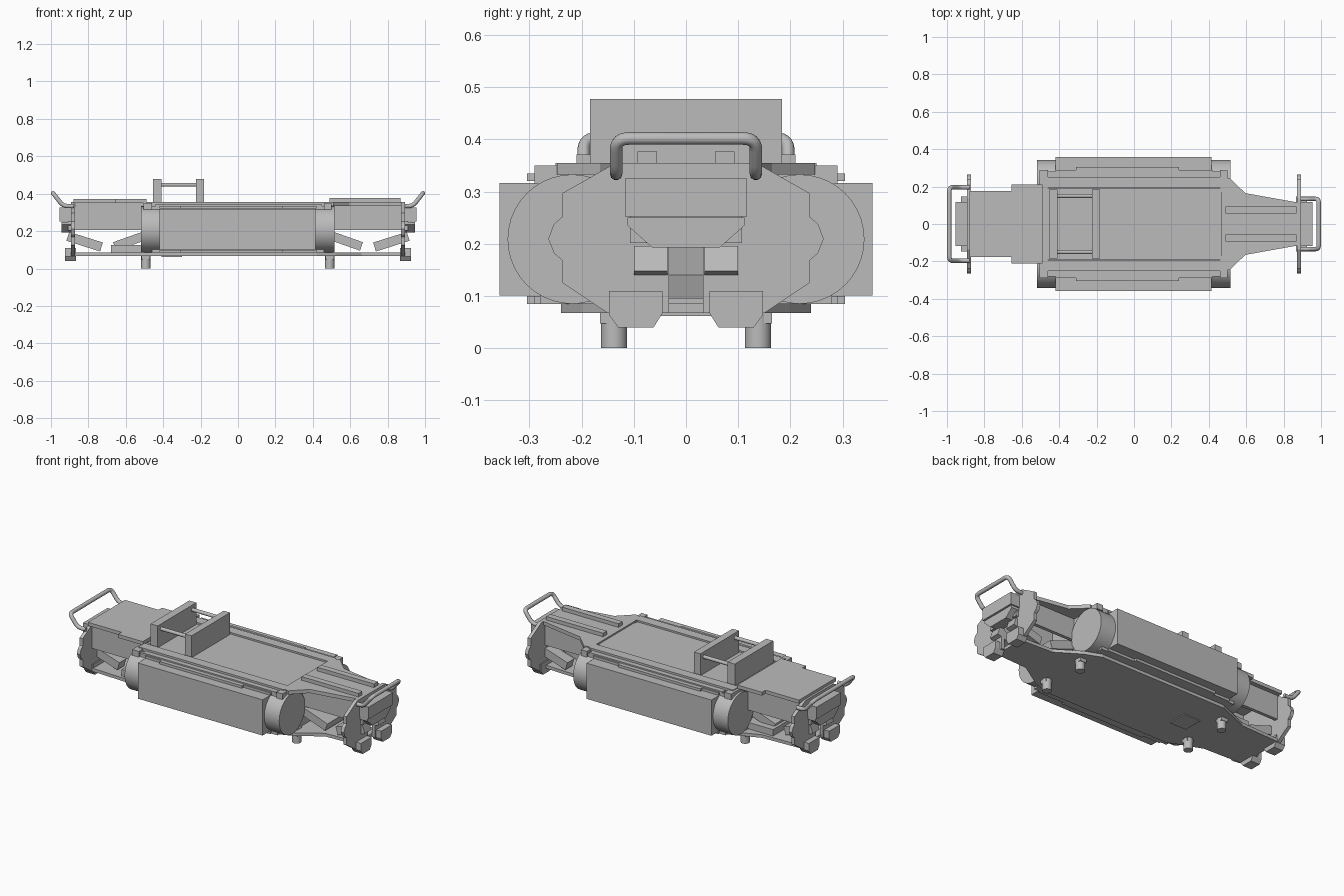
import bpy, bmesh, math
from mathutils import Vector, Matrix

cube = bpy.data.objects.get("Cube")
if cube:
    bpy.data.objects.remove(cube)

grey = bpy.data.materials.new("plain grey")
grey.use_nodes = True
grey.diffuse_color = (0.5, 0.5, 0.5, 1)
grey.node_tree.nodes["Principled BSDF"].inputs["Base Color"].default_value = (0.5, 0.5, 0.5, 1)


def finish(name, bm, smooth=False):
    bmesh.ops.recalc_face_normals(bm, faces=bm.faces)
    mesh = bpy.data.meshes.new(name)
    bm.to_mesh(mesh)
    bm.free()
    mesh.materials.append(grey)
    ob = bpy.data.objects.new(name, mesh)
    bpy.context.collection.objects.link(ob)
    if smooth:
        bpy.ops.object.select_all(action='DESELECT')
        ob.select_set(True)
        bpy.context.view_layer.objects.active = ob
        bpy.ops.object.shade_smooth_by_angle(angle=math.radians(40))
    return ob


def box(name, x, y, z):
    """Box from (min, max) pairs."""
    bm = bmesh.new()
    size = [b - a for a, b in (x, y, z)]
    mid = [(a + b) / 2 for a, b in (x, y, z)]
    bmesh.ops.create_cube(bm, size=1, matrix=Matrix.Translation(mid) @ Matrix.Diagonal((*size, 1)))
    return finish(name, bm)


def prism(name, outline, axis, lo, hi):
    """Extrude a 2D outline along an axis: x takes (y, z), y takes (x, z), z takes (x, y)."""
    place = {'x': lambda p: (lo, *p), 'y': lambda p: (p[0], lo, p[1]), 'z': lambda p: (*p, lo)}[axis]
    bm = bmesh.new()
    face = bm.faces.new([bm.verts.new(place(p)) for p in outline])
    out = bmesh.ops.extrude_face_region(bm, geom=[face])
    step = Vector([(hi - lo) if a == axis else 0 for a in 'xyz'])
    bmesh.ops.translate(bm, vec=step, verts=[v for v in out['geom'] if isinstance(v, bmesh.types.BMVert)])
    return finish(name, bm)


def mirrored(half):
    """Close a half outline by mirroring its first coordinate."""
    return half + [(-a, b) for a, b in reversed(half)]


def cylinder(name, centre, radius, depth, axis):
    bm = bmesh.new()
    turn = {'x': Matrix.Rotation(math.pi / 2, 4, 'Y'), 'z': Matrix()}[axis]
    bmesh.ops.create_cone(bm, cap_ends=True, segments=40, radius1=radius, radius2=radius,
                          depth=depth, matrix=Matrix.Translation(centre) @ turn)
    return finish(name, bm, True)


def rounded(points, r):
    """Replace inner corners with short curves."""
    pts = [Vector(p) for p in points]
    path = [pts[0]]
    for a, b, c in zip(pts, pts[1:], pts[2:]):
        p, q = b + (a - b).normalized() * r, b + (c - b).normalized() * r
        for i in range(7):
            t = i / 6
            path.append(p * (1 - t) ** 2 + b * 2 * t * (1 - t) + q * t * t)
    return path + [pts[-1]]


def tube(name, path, radius):
    curve = bpy.data.curves.new(name, 'CURVE')
    curve.dimensions = '3D'
    curve.bevel_depth = radius
    curve.bevel_resolution = 3
    curve.use_fill_caps = True
    spline = curve.splines.new('POLY')
    spline.points.add(len(path) - 1)
    for pt, co in zip(spline.points, path):
        pt.co = (*co, 1)
    curve.materials.append(grey)
    ob = bpy.data.objects.new(name, curve)
    bpy.context.collection.objects.link(ob)


def bar(name, a, b, thick, y0, y1):
    """Sloping flat bar between two (x, z) points."""
    a, b = Vector(a), Vector(b)
    n = (b - a).orthogonal().normalized() * thick / 2
    prism(name, [a + n, b + n, b - n, a - n], 'y', y0, y1)


# Central body, floor and stepped upper decks
box("body_core", (-0.46, 0.46), (-0.28, 0.28), (0.085, 0.335))
box("body_inner", (-0.5, 0.5), (-0.2, 0.2), (0.085, 0.335))
floor_half = [(0.1, 0.87), (0.11, 0.66), (0.2, 0.52), (0.24, 0.42),
              (0.24, -0.42), (0.2, -0.52), (0.16, -0.62), (0.15, -0.88)]
prism("floor_plate", [(x, y) for y, x in mirrored(floor_half)], 'z', 0.067, 0.086)
box("floor_hatch", (-0.41, -0.3), (-0.06, 0.06), (0.062, 0.07))
box("centre_deck", (-0.49, 0.48), (-0.19, 0.19), (0.33, 0.346))

# Side tanks, panels, flanges and deck rails
for s, side in ((1, "left"), (-1, "right")):
    def span(a, b):
        return sorted((s * a, s * b))
    cylinder(f"{side}_tank", (-0.002, s * 0.218, 0.209), 0.124, 1.034, 'x')
    box(f"{side}_panel", (-0.42, 0.415), span(0.22, 0.357), (0.101, 0.317))
    for z in (0.085, 0.32):
        box(f"{side}_flange", (-0.42, 0.42), span(0.2, 0.29), (z, z + 0.015))
        box(f"{side}_flange_tab", (-0.31, 0.24), span(0.2, 0.305), (z, z + 0.015))
    box(f"{side}_deck_rail", (-0.49, 0.48), span(0.192, 0.25), (0.33, 0.355))
    box(f"{side}_deck_step", (-0.44, 0.45), span(0.24, 0.28), (0.33, 0.343))
    box(f"{side}_rear_shoulder", (-0.505, -0.46), span(0.17, 0.29), (0.315, 0.35))
    box(f"{side}_front_shoulder", (0.46, 0.5), span(0.17, 0.29), (0.315, 0.35))
    for x in (-0.493, 0.49):
        cylinder(f"{side}_peg", (x, s * 0.138, 0.035), 0.025, 0.07, 'z')
        box(f"{side}_peg_mount", (x - 0.022, x + 0.022), span(0.12, 0.165), (0.047, 0.09))
    # Bridge rods and front deck ribs
    tube(f"{side}_bridge_rod", [(-0.43, s * 0.15, 0.448), (-0.2, s * 0.15, 0.448)], 0.011)
    box(f"{side}_front_rib", (0.49, 0.87), span(0.056, 0.093), (0.35, 0.377))

# Raised bridge plates
for x0, x1 in ((-0.455, -0.408), (-0.225, -0.182)):
    box("bridge_plate", (x0, x1), (-0.184, 0.184), (0.34, 0.478))

# End decks
front_half = [(0.24, 0.465), (0.247, 0.51), (0.165, 0.595), (0.115, 0.875)]
prism("front_deck", [(x, y) for y, x in mirrored(front_half)], 'z', 0.333, 0.355)
rear_half = [(0.21, -0.49), (0.21, -0.655), (0.177, -0.655), (0.177, -0.88)]
prism("rear_deck", [(x, y) for y, x in mirrored(rear_half)], 'z', 0.35, 0.371)

# Ends: bulkhead, coupler, feet, webs, struts and handle
bulkhead = mirrored([(0.033, 0.2), (0.033, 0.067), (0.15, 0.067), (0.237, 0.125), (0.237, 0.168),
                     (0.253, 0.182), (0.264, 0.21), (0.253, 0.238), (0.237, 0.252),
                     (0.237, 0.297), (0.135, 0.355)])
foot = [(0.045, 0.11), (0.045, 0.067), (0.062, 0.04), (0.13, 0.04), (0.148, 0.064), (0.148, 0.11)]
coupler_lip = mirrored([(0.112, 0.25), (0.112, 0.235), (0.065, 0.193)])
for e, end, web_y, grip_y in ((1, "front", 0.1, 0.134), (-1, "rear", 0.15, 0.196)):
    prism(f"{end}_bulkhead", bulkhead, 'x', e * 0.872, e * 0.893)
    box(f"{end}_coupler", sorted((e * 0.88, e * 0.955)), (-0.117, 0.117), (0.252, 0.325))
    prism(f"{end}_coupler_lip", coupler_lip, 'x', e * 0.88, e * 0.945)
    box(f"{end}_coupler_back", sorted((e * 0.88, e * 0.91)), (-0.107, 0.107), (0.202, 0.255))
    bar(f"{end}_inner_strut", (e * 0.49, 0.178), (e * 0.66, 0.118), 0.048, -0.1, 0.1)
    for s in (1, -1):
        prism(f"{end}_foot", [(s * y, z) for y, z in foot], 'x', e * 0.865, e * 0.926)
        bar(f"{end}_outer_strut", (e * 0.73, 0.115), (e * 0.91, 0.172), 0.05, s * 0.035, s * 0.1)
        box(f"{end}_web", sorted((e * 0.49, e * 0.875)),
            sorted((s * web_y, s * (web_y - 0.02))), (0.205, 0.352))
    grip = [(e * 0.88, grip_y, 0.334), (e * 0.935, grip_y, 0.334), (e * 0.988, grip_y, 0.402)]
    grip += [(x, -y, z) for x, y, z in reversed(grip)]
    tube(f"{end}_handle", rounded(grip, 0.026), 0.012)

box("rear_floor_block", (-0.68, -0.49), (-0.14, 0.14), (0.08, 0.125))
